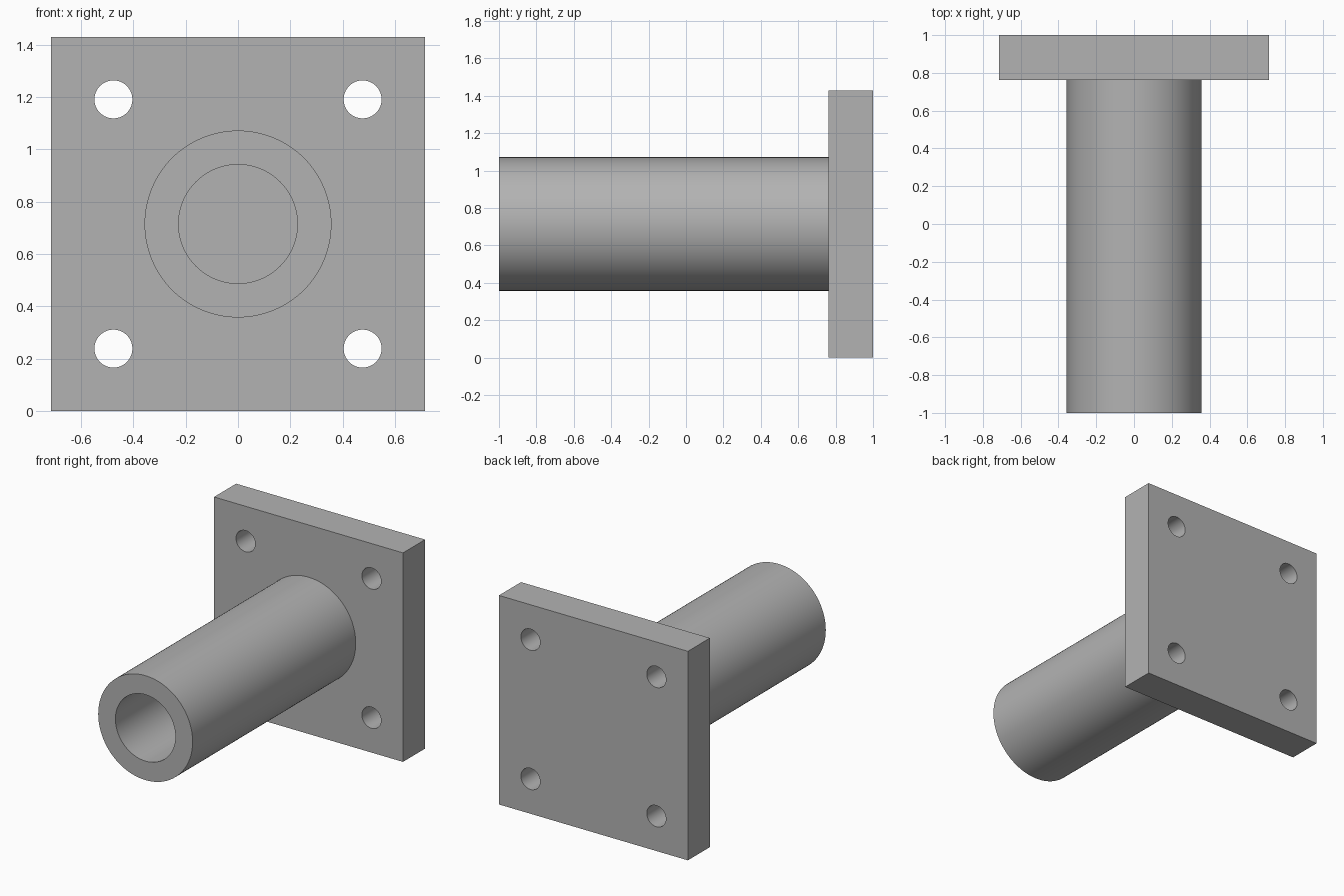
import bpy, bmesh, math
from mathutils import Matrix

if "Cube" in bpy.data.objects:
    bpy.data.objects.remove(bpy.data.objects["Cube"], do_unlink=True)

# Proportions
WIDTH, THICK = 1.429, 0.238
MID = WIDTH / 2
PLATE_FRONT = 1 - THICK
OUTER, BORE = 0.357, 0.227
HOLE, SPACING = 0.0725, 0.476

steel = bpy.data.materials.new("grey steel")
steel.use_nodes = True
steel.diffuse_color = (0.45, 0.45, 0.45, 1)
steel.node_tree.nodes["Principled BSDF"].inputs["Base Color"].default_value = steel.diffuse_color


def make_object(name, bm):
    bmesh.ops.recalc_face_normals(bm, faces=bm.faces)
    mesh = bpy.data.meshes.new(name)
    bm.to_mesh(mesh)
    bm.free()
    obj = bpy.data.objects.new(name, mesh)
    bpy.context.collection.objects.link(obj)
    mesh.materials.append(steel)
    return obj


def smooth(obj):
    bpy.ops.object.select_all(action="DESELECT")
    obj.select_set(True)
    bpy.context.view_layer.objects.active = obj
    bpy.ops.object.shade_smooth_by_angle(angle=math.radians(30))


# Square flange plate
bm = bmesh.new()
bmesh.ops.create_cube(bm, size=1, matrix=Matrix.Translation((0, 1 - THICK / 2, MID))
                      @ Matrix.Diagonal((WIDTH, THICK, WIDTH, 1)))
plate = make_object("flange_plate", bm)

# Four bolt holes through the plate corners
bm = bmesh.new()
for sx in (-1, 1):
    for sz in (-1, 1):
        place = Matrix.Translation((sx * SPACING, 1 - THICK / 2, MID + sz * SPACING))
        bmesh.ops.create_cone(bm, cap_ends=True, segments=64, radius1=HOLE, radius2=HOLE,
                              depth=THICK * 2, matrix=place @ Matrix.Rotation(math.pi / 2, 4, "X"))
cutter = make_object("bolt_hole_cutter", bm)
cutter.hide_render = True
cut = plate.modifiers.new("bolt_holes", "BOOLEAN")
cut.operation, cut.solver, cut.object = "DIFFERENCE", "EXACT", cutter
bpy.context.view_layer.objects.active = plate
bpy.ops.object.modifier_apply(modifier=cut.name)
bpy.data.objects.remove(cutter, do_unlink=True)
smooth(plate)

# Hollow tube, its bore ending at the plate
bm = bmesh.new()
profile = [(BORE, PLATE_FRONT), (BORE, -1), (OUTER, -1), (OUTER, PLATE_FRONT)]
verts = [bm.verts.new((r, y, MID)) for r, y in profile]
edges = [bm.edges.new(pair) for pair in zip(verts, verts[1:])]
bmesh.ops.spin(bm, geom=verts + edges, cent=(0, 0, MID), axis=(0, 1, 0),
               angle=math.tau, steps=128, use_merge=True)
bmesh.ops.remove_doubles(bm, verts=bm.verts, dist=0.0001)
tube = make_object("tube", bm)
# Outer wall decides which way the open shell faces
tube.data.update()
wall = max(tube.data.polygons, key=lambda p: math.hypot(p.center.x, p.center.z - MID))
if wall.normal.x * wall.center.x + wall.normal.z * (wall.center.z - MID) < 0:
    tube.data.flip_normals()
smooth(tube)
